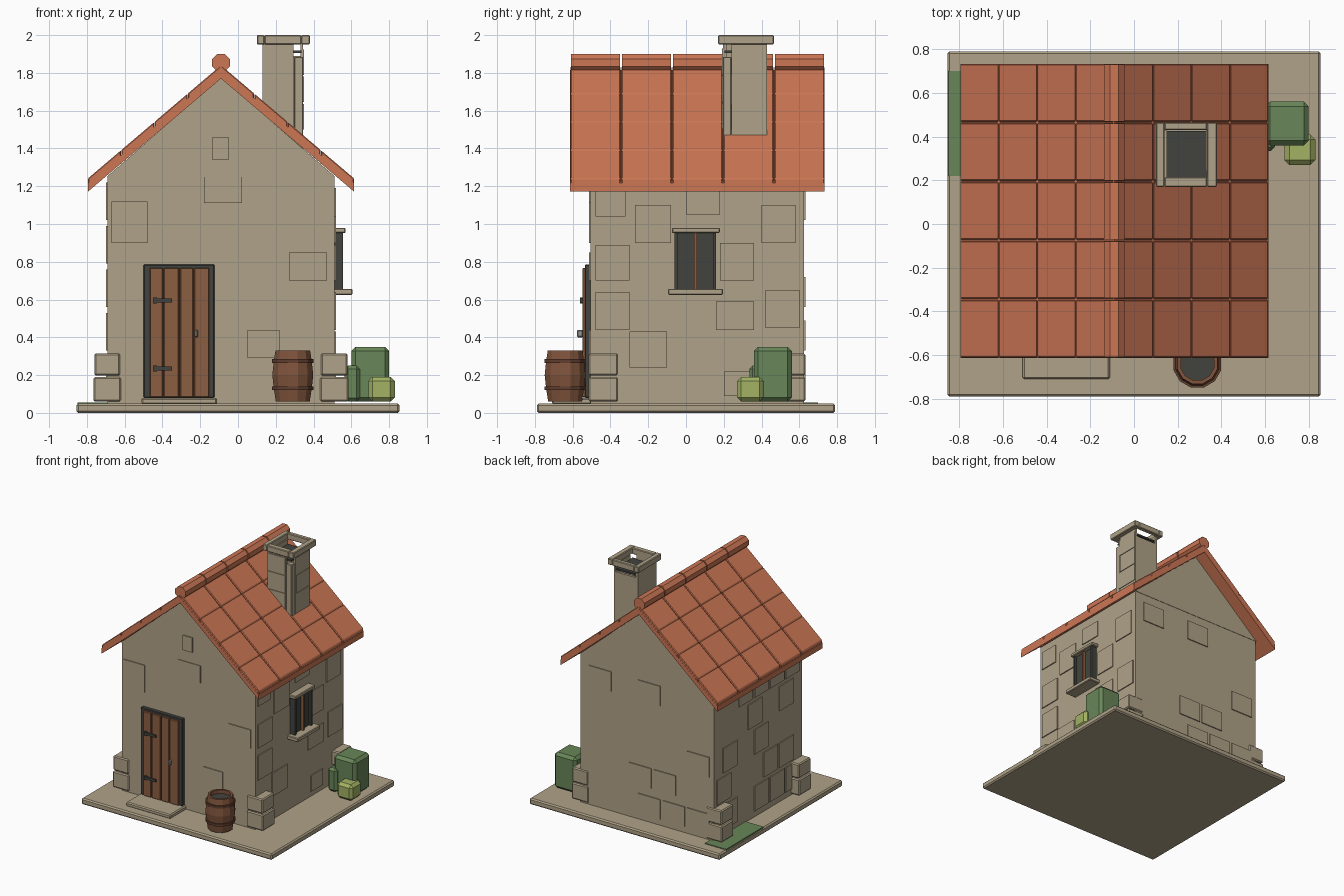
import bpy, bmesh, math, random

if "Cube" in bpy.data.objects:
    bpy.data.objects.remove(bpy.data.objects["Cube"])

random.seed(4)


def srgb(r, g, b):
    def lin(c):
        c /= 255
        return c / 12.92 if c <= 0.04045 else ((c + 0.055) / 1.055) ** 2.4
    return (lin(r), lin(g), lin(b), 1)


def material(name, *rgb):
    m = bpy.data.materials.new(name)
    m.diffuse_color = srgb(*rgb)
    m.use_nodes = True
    m.node_tree.nodes["Principled BSDF"].inputs["Base Color"].default_value = m.diffuse_color
    return m


STONE = material("tan stone", 176, 162, 136)
TILE = material("terracotta", 204, 118, 84)
DARK = material("charcoal", 66, 68, 62)
WOOD = material("door wood", 140, 94, 66)
CASK = material("barrel wood", 128, 84, 60)
HOOP = material("hoop brown", 96, 62, 46)
GREEN = material("leaf green", 104, 134, 88)
LIME = material("light leaf green", 162, 178, 100)
METAL = material("pale metal", 150, 150, 145)


def finish(name, bm, mat, bevel=0):
    bmesh.ops.recalc_face_normals(bm, faces=bm.faces)
    me = bpy.data.meshes.new(name)
    bm.to_mesh(me)
    bm.free()
    me.materials.append(mat)
    ob = bpy.data.objects.new(name, me)
    bpy.context.collection.objects.link(ob)
    if bevel:
        mod = ob.modifiers.new("bevel", "BEVEL")
        mod.width = bevel
        mod.segments = 1
    return ob


def box(name, x, y, z, mat, bevel=0):
    """Box from (min, max) ranges on each axis."""
    bm = bmesh.new()
    bmesh.ops.create_cube(bm, size=1)
    for v in bm.verts:
        v.co = [r[0] if c < 0 else r[1] for c, r in zip(v.co, (x, y, z))]
    return finish(name, bm, mat, bevel)


def prism(name, profile, y, mat, bevel=0):
    """Extrude an x-z profile along y."""
    bm = bmesh.new()
    f = bm.faces.new([bm.verts.new((px, y[0], pz)) for px, pz in profile])
    new = bmesh.ops.extrude_face_region(bm, geom=[f])["geom"]
    for v in new:
        if isinstance(v, bmesh.types.BMVert):
            v.co.y = y[1]
    return finish(name, bm, mat, bevel)


def lathe(name, profile, sides, centre, mat, cap=False):
    """Turn a list of (radius, z) around a vertical axis."""
    bm = bmesh.new()
    rings = []
    for r, z in profile:
        rings.append([bm.verts.new((centre[0] + r * math.cos(math.tau * (i + .5) / sides),
                                    centre[1] + r * math.sin(math.tau * (i + .5) / sides), z))
                      for i in range(sides)])
    pairs = list(zip(rings, rings[1:])) + ([] if cap else [(rings[-1], rings[0])])
    for a, b in pairs:
        for i in range(sides):
            j = (i + 1) % sides
            bm.faces.new((a[i], a[j], b[j], b[i]))
    if cap:
        bm.faces.new(rings[0])
        bm.faces.new(rings[-1])
    return finish(name, bm, mat)


CX = -0.09                  # ridge line
X0, X1 = -0.69, 0.51        # wall extents
Y0, Y1 = -0.505, 0.625

# Ground slab, grass patch and door step
box("ground_slab", (-.855, .855), (-.79, .79), (0, .05), STONE, .01)
box("grass_patch", (-.85, -.66), (.22, .70), (.045, .056), GREEN)
box("door_step", (-.51, -.11), (-.71, -.50), (.045, .08), STONE, .008)

# House body and gable
box("house_walls", (X0, X1), (Y0, Y1), (.045, 1.25), STONE)
prism("gable", [(X0 - .005, 1.25), (X1 + .005, 1.25), (CX, 1.775)], (Y0 - .003, Y1 + .003), STONE)
box("gable_stone", (-.135, -.05), (Y0 - .012, Y0), (1.34, 1.46), STONE)

# Shallow raised stones: (start, width, bottom, height) along each wall
T = .008
front = [(-.67, .19, .9, .22), (.05, .17, .29, .15), (-.18, .2, 1.11, .14), (.27, .2, .7, .15)]
right = [(-.27, .19, .9, .2), (.4, .18, .9, .2), (-.48, .18, .7, .19), (-.48, .18, .44, .2),
         (.18, .18, .7, .2), (.16, .2, .44, .15), (-.3, .2, .24, .19), (.0, .18, 1.05, .13),
         (-.48, .16, 1.04, .15), (.42, .18, .45, .2), (.2, .15, .09, .13)]
for s, w, b, h in front:
    box("front_wall_stone", (s, s + w), (Y0 - T, Y0), (b, b + h), STONE)
for s, w, b, h in right:
    box("right_wall_stone", (X1, X1 + T), (s, s + w), (b, b + h), STONE)
for row in range(5):
    z = .1 + row * .23
    for col in range(5):
        if random.random() < .45:
            s = X0 + .04 + col * .22 + .08 * (row % 2)
            box("back_wall_stone", (s, s + .2), (Y1, Y1 + T), (z, z + .16), STONE)
        if random.random() < .5:
            s = Y0 + .04 + col * .2 + .08 * (row % 2)
            box("left_wall_stone", (X0 - T, X0), (s, s + .18), (z, z + .2), STONE)

# Corner stones, two courses on each corner
for xa, xb in ((-.765, -.62), (.435, .585)):
    for ya, yb in ((-.515, -.36), (.48, .632)):
        box("corner_stone_low", (xa, xb), (ya, yb), (.06, .19), STONE, .008)
        box("corner_stone_high", (xa + .004, xb - .004), (ya, yb), (.198, .315), STONE, .008)

# Roof decks, tiles and ridge
HALF, SLOPE, RY0, COL = .705, .85, -.615, .27
for side in (-1, 1):
    def band(d0, d1, low, high):
        return [(CX + side * d, 1.77 - SLOPE * d + h)
                for d, h in ((d0, low), (d1, low), (d1, high), (d0, high))]
    prism("roof_deck", band(0, HALF, 0, .045), (RY0 + .002, RY0 + 5 * COL - .002), TILE)
    for r in range(4):
        for c in range(5):
            prism("roof_tile", band(r * HALF / 4 + .001, (r + 1) * HALF / 4 - .001, .03, .07),
                  (RY0 + c * COL + .003, RY0 + (c + 1) * COL - .003), TILE, .005)
octagon = [(CX + .051 * math.cos(math.tau * (i + .5) / 8),
            1.853 + .051 * math.sin(math.tau * (i + .5) / 8)) for i in range(8)]
for c in range(5):
    prism("ridge_tile", octagon, (RY0 + c * COL + .005, RY0 + (c + 1) * COL - .005), TILE)

# Chimney: hollow shaft with open slots under the cap, dark flue plate, ring cap
box("chimney_front", (.13, .295), (.195, .215), (1.40, 1.955), STONE)
box("chimney_front_corner", (.297, .345), (.195, .24), (1.40, 1.885), STONE, .004)
box("chimney_left", (.13, .15), (.215, .43), (1.50, 1.955), STONE)
box("chimney_right", (.33, .345), (.242, .43), (1.40, 1.955), STONE)
box("chimney_back", (.15, .33), (.41, .43), (1.40, 1.89), STONE)
box("chimney_flue", (.14, .335), (.205, .425), (1.905, 1.918), DARK)
for i, z in enumerate((1.50, 1.645, 1.79)):
    a = .25 if i % 2 else .24
    box("chimney_right_brick", (.345, .35), (a, .425), (z, z + .135), STONE)
    box("chimney_front_brick", (.135, .29), (.19, .195), (z, z + .14), STONE)
for x, y in (((.10, .14), (.17, .465)), ((.335, .38), (.17, .465)),
             ((.14, .335), (.17, .215)), ((.14, .335), (.43, .465))):
    box("chimney_cap", x, y, (1.95, 2.0), STONE, .005)

# Door: frame, planks, hinges, handle
box("door_frame", (-.50, -.125), (-.535, -.50), (.08, .785), DARK, .004)
planks = (-.47, -.395, -.31, -.235, -.15)
for a, b in zip(planks, planks[1:]):
    box("door_plank", (a + .003, b - .003), (-.548, -.53), (.082, .768), WOOD, .004)
for z in (.235, .595):
    box("door_hinge", (-.45, -.35), (-.56, -.545), (z - .01, z + .01), DARK)
    box("hinge_plate", (-.45, -.43), (-.562, -.545), (z - .016, z + .016), DARK)
box("door_handle", (-.229, -.211), (-.578, -.545), (.40, .44), METAL, .006)

# Window: glass, jambs, mullion, sill, lintel
box("window_glass", (.50, .535), (-.06, .16), (.655, .955), DARK)
for a, b in ((-.06, -.045), (.145, .16)):
    box("window_jamb", (.51, .555), (a, b), (.655, .955), DARK)
box("window_mullion", (.51, .556), (.043, .058), (.655, .955), WOOD)
box("window_sill", (.50, .605), (-.095, .195), (.625, .657), STONE, .005)
box("window_lintel", (.50, .57), (-.075, .18), (.953, .98), STONE, .005)

# Barrel
B = (.29, -.64)
lathe("barrel_staves", [(.07, .06), (.093, .06), (.104, .13), (.112, .2), (.104, .275),
                        (.095, .33), (.078, .33), (.078, .29)], 12, B, CASK)
lathe("barrel_lid", [(.082, .28), (.082, .30)], 12, B, DARK, cap=True)
for z in (.13, .275):
    lathe("barrel_hoop", [(.10, z - .01), (.113, z - .01), (.113, z + .01), (.10, z + .01)],
          12, B, HOOP)

# Bushes
box("bush_large", (.60, .80), (.36, .56), (.06, .35), GREEN, .022)
box("bush_medium", (.565, .645), (.335, .50), (.06, .25), GREEN, .018)
box("bush_small", (.69, .83), (.27, .41), (.06, .19), LIME, .022)
